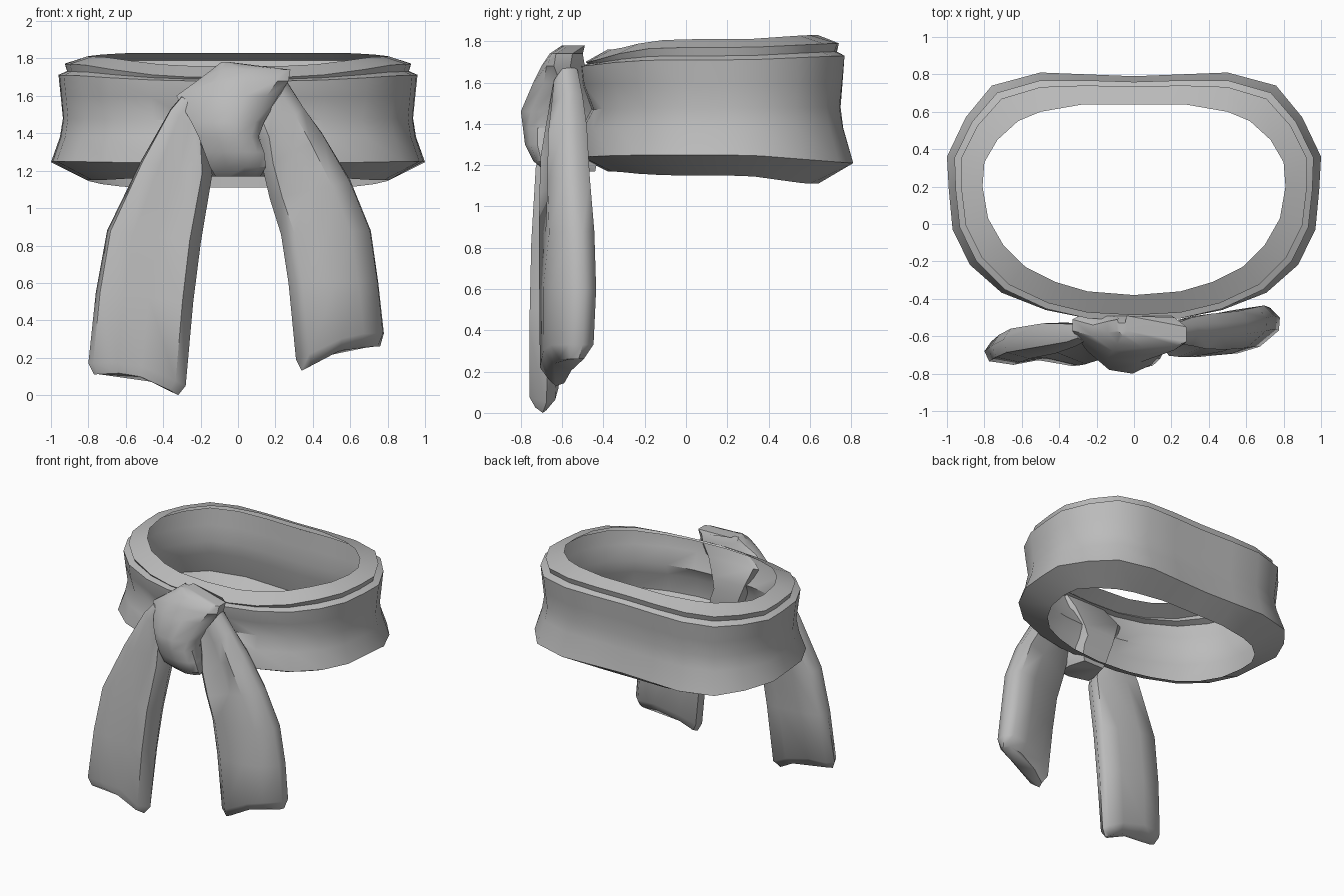
import bpy
import bmesh
import math
from mathutils import Vector

default_cube = bpy.data.objects.get("Cube")
if default_cube:
    bpy.data.objects.remove(default_cube)

# One plain cloth colour for every part
cloth = bpy.data.materials.new("grey cloth")
cloth.use_nodes = True
cloth_colour = (0.5, 0.5, 0.5, 1)
cloth.diffuse_color = cloth_colour
cloth.node_tree.nodes["Principled BSDF"].inputs["Base Color"].default_value = cloth_colour


def make_object(name, bm, angle):
    """Turn a bmesh into a shaded cloth object."""
    bmesh.ops.recalc_face_normals(bm, faces=bm.faces[:])
    mesh = bpy.data.meshes.new(name)
    bm.to_mesh(mesh)
    bm.free()
    mesh.materials.append(cloth)
    obj = bpy.data.objects.new(name, mesh)
    bpy.context.collection.objects.link(obj)
    bpy.ops.object.select_all(action="DESELECT")
    obj.select_set(True)
    bpy.context.view_layer.objects.active = obj
    bpy.ops.object.shade_smooth_by_angle(angle=math.radians(angle))


def loft(name, sections, angle, hoop=False):
    """Skin sections: a capped tube, or an open channel bent into a hoop."""
    bm = bmesh.new()
    rings = [[bm.verts.new(p) for p in section] for section in sections]
    count = len(rings[0])
    pairs = list(zip(rings, rings[1:]))
    if hoop:
        pairs.append((rings[-1], rings[0]))
    for a, b in pairs:
        for i in range(count - 1 if hoop else count):
            j = (i + 1) % count
            bm.faces.new((a[i], a[j], b[j], b[i]))
    if not hoop:
        bm.faces.new(rings[0])
        bm.faces.new(rings[-1])
    make_object(name, bm, angle)


def mirror_loop(half):
    """Complete a half outline that starts and ends on the centre line."""
    return half + [(-x, y) for x, y in reversed(half[1:-1])]


# Waistband: an open channel swept between an inner and an outer outline
outer = mirror_loop([(0, .79), (.25, .8), (.5, .81), (.76, .74), (.9, .57),
                     (1, .36), (.99, .18), (.97, -.03), (.88, -.22),
                     (.72, -.38), (.48, -.49), (.25, -.54), (0, -.55)])
inner = mirror_loop([(0, .64), (.27, .64), (.5, .6), (.62, .55), (.73, .45),
                     (.8, .33), (.81, .2), (.78, .03), (.7, -.11),
                     (.58, -.23), (.42, -.31), (.25, -.36), (0, -.38)])
# (share of the way outwards, height, sinking at the knot)
fold_profile = [(0, 1.15, -.02), (1, 1.25, .01), (.76, 1.38, 0),
                (.68, 1.48, .01), (.74, 1.6, .01), (.8, 1.71, .03),
                (.57, 1.73, .04), (.63, 1.77, .07), (0, 1.81, .05)]


def band_section(o, i):
    section = []
    front = min(max((-.1 - o[1]) / .43, 0), 1) ** 2
    back = min(max((o[1] - .3) / .5, 0), 1)
    for share, z, sink in fold_profile:
        # the cloth gathers towards the knot and widens at the back
        if z in (1.25, 1.48):
            share -= .2 * front
        z += back * (.02 if z > 1.7 else -.04 if z < 1.3 else 0) - sink * front
        p = Vector(i).lerp(Vector(o), share)
        section.append((p.x, p.y, z))
    return section


loft("waistband", [band_section(o, i) for o, i in zip(outer, inner)],
     angle=40, hoop=True)


# Hanging ends: cross-section of a flat folded strip
def hanging_end(name, stations, bulge, inner_depth):
    """Stations: outer x, z, y, inner x, z, y, thickness, crease depth."""
    sections = []
    for n, (ox, oz, oy, ix, iz, iy, thick, crease) in enumerate(stations):
        a, b = Vector((ox, oy, oz)), Vector((ix, iy, iz))
        across = (b - a).normalized()
        normal = Vector((across.y, -across.x, 0)).normalized()
        if normal.y > 0:
            normal = -normal
        notch = .05 if n >= len(stations) - 2 else 0
        shape = [(0, 0), (.05, .38), (.3, .5 + bulge),
                 (.55, .5 + bulge - crease), (.9, .5), (1, inner_depth),
                 (.95, -.4), (.72, -.5), (.35, -.5), (.07, -.38)]
        section = []
        for u, v in shape:
            p = a.lerp(b, u) + normal * v * thick
            p.z += notch * math.sin(math.pi * u)
            section.append(p)
        sections.append(section)
    loft(name, sections, angle=55)


hanging_end("right_hanging_end", [
    (-.3, 1.6, -.57, -.15, 1.5, -.6, .1, 0),
    (-.36, 1.53, -.58, -.17, 1.38, -.62, .13, .4),
    (-.52, 1.25, -.59, -.14, 1.18, -.65, .17, .5),
    (-.7, .88, -.62, -.2, .82, -.67, .17, .3),
    (-.76, .55, -.65, -.24, .5, -.68, .16, .2),
    (-.8, .17, -.68, -.28, .05, -.69, .14, .2),
    (-.77, .11, -.7, -.32, 0, -.7, .06, 0)], 0, -.1)

hanging_end("left_hanging_end", [
    (.26, 1.68, -.56, .1, 1.45, -.6, .1, 0),
    (.34, 1.55, -.54, .12, 1.36, -.63, .13, .3),
    (.45, 1.4, -.53, .13, 1.22, -.64, .16, .5),
    (.6, 1.15, -.52, .17, 1.05, -.64, .17, .3),
    (.71, .88, -.5, .23, .86, -.64, .18, .1),
    (.75, .6, -.49, .27, .6, -.64, .18, 0),
    (.78, .33, -.5, .31, .19, -.64, .17, 0),
    (.76, .26, -.52, .34, .13, -.63, .09, 0)], .2, 0)


# Knot: one bulging wrap, wide and folded at its upper corners
def knot_section(z, left, right, front, left_y, right_y, back, fold):
    width = right - left
    return [(left, left_y + .06, z), (left, left_y, z),
            (left + width * fold, front + .02, z),
            (left + width * (fold + .32), front, z),
            (right - width * .12, front * .6 + right_y * .4, z),
            (right, right_y, z), (right, right_y + .08, z),
            (right - width * .15, back, z), (left + width * .15, back, z)]


loft("knot", [knot_section(*s) for s in (
    (1.17, -.12, .12, -.68, -.64, -.64, -.44, .3),
    (1.22, -.15, .15, -.74, -.69, -.7, -.43, .3),
    (1.3, -.18, .14, -.78, -.71, -.72, -.43, .3),
    (1.38, -.21, .11, -.79, -.71, -.72, -.43, .3),
    (1.46, -.25, .14, -.8, -.68, -.68, -.44, .3),
    (1.6, -.33, .22, -.74, -.57, -.61, -.47, .34),
    (1.68, -.22, .27, -.7, -.6, -.64, -.49, .22),
    (1.74, -.14, .28, -.66, -.58, -.63, -.5, .12),
    (1.78, -.09, -.04, -.6, -.57, -.57, -.53, .3))], angle=40)
